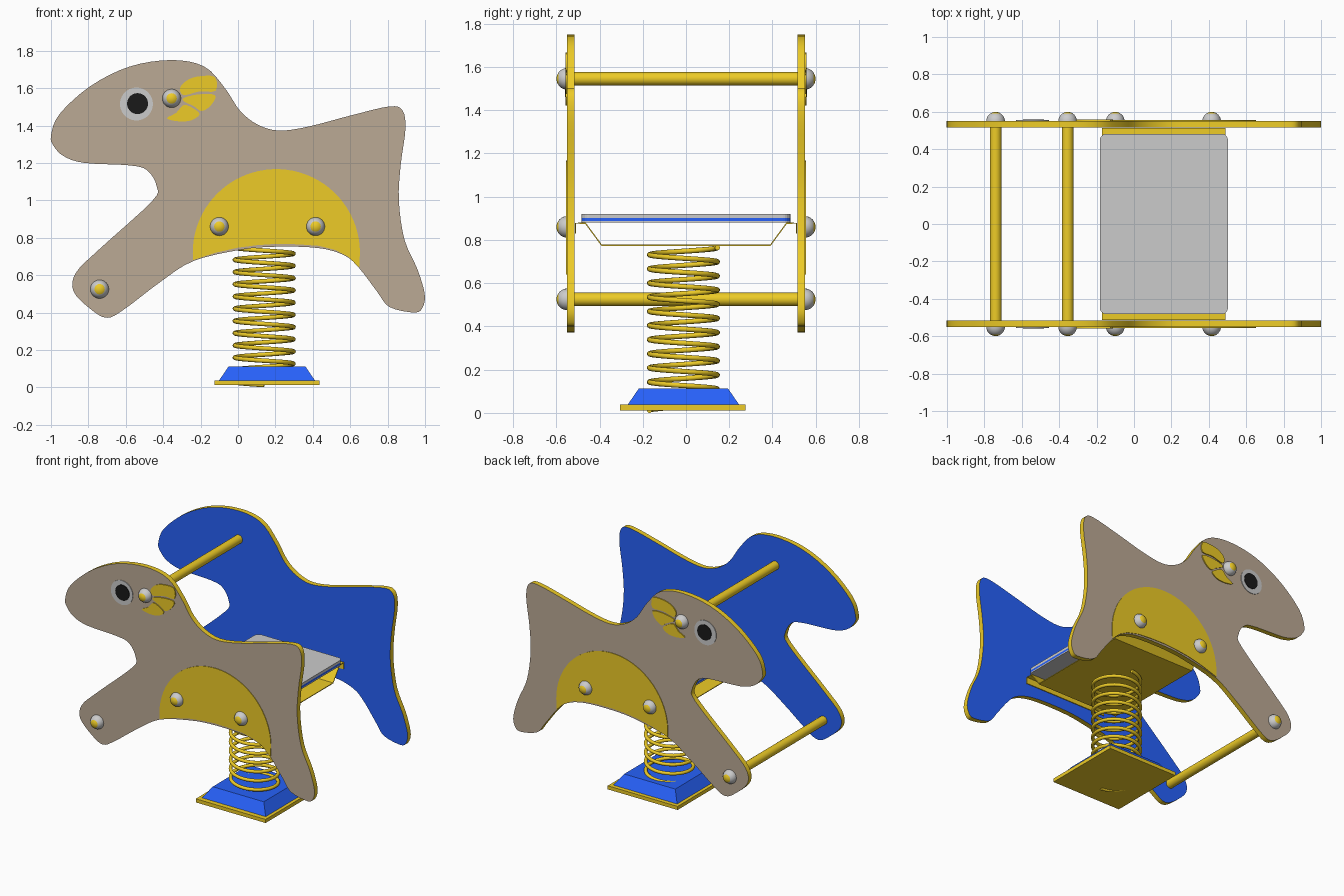
import bpy, bmesh, math
from mathutils import Matrix, Vector

if "Cube" in bpy.data.objects:
    bpy.data.objects.remove(bpy.data.objects["Cube"])


def material(name, rgb):
    m = bpy.data.materials.new(name)
    m.diffuse_color = (*rgb, 1)
    m.use_nodes = True
    m.node_tree.nodes["Principled BSDF"].inputs["Base Color"].default_value = m.diffuse_color
    return m


YELLOW = material("yellow", (0.85, 0.6, 0.02))
BLUE = material("blue", (0.02, 0.12, 0.95))
BROWN = material("brown", (0.5, 0.4, 0.3))
BLACK = material("black", (0.01, 0.01, 0.01))
GREY = material("grey", (0.6, 0.6, 0.6))


def add(name, bm, mats=(), smooth=False):
    bmesh.ops.recalc_face_normals(bm, faces=bm.faces)
    me = bpy.data.meshes.new(name)
    bm.to_mesh(me)
    bm.free()
    for m in mats:
        me.materials.append(m)
    ob = bpy.data.objects.new(name, me)
    bpy.context.collection.objects.link(ob)
    if smooth:
        bpy.ops.object.select_all(action='DESELECT')
        ob.select_set(True)
        bpy.context.view_layer.objects.active = ob
        bpy.ops.object.shade_smooth_by_angle(angle=math.radians(35))
    return ob


def smooth_loop(pts, n=4):
    """Closed Catmull-Rom curve through the points."""
    out, k = [], len(pts)
    for i in range(k):
        a, b, c, d = (Vector(pts[(i + j) % k]) for j in (-1, 0, 1, 2))
        for s in range(n):
            t = s / n
            out.append(0.5 * (2 * b + (c - a) * t + (2 * a - 5 * b + 4 * c - d) * t ** 2
                              + (3 * b - a - 3 * c + d) * t ** 3))
    return out


def arc(cx, cz, r, a0, a1, n):
    return [(cx + r * math.cos(math.radians(a0 + (a1 - a0) * i / n)),
             cz + r * math.sin(math.radians(a0 + (a1 - a0) * i / n))) for i in range(n + 1)]


def plate(name, pts, side, y_in, y_out, outer, edge=None, inner=None):
    """Flat shape in xz, extruded along y on one side of the toy."""
    bm = bmesh.new()
    a = [bm.verts.new((p[0], side * y_in, p[1])) for p in pts]
    b = [bm.verts.new((p[0], side * y_out, p[1])) for p in pts]
    bm.faces.new(a).material_index = 2
    bm.faces.new(b).material_index = 0
    for i in range(len(pts)):
        j = (i + 1) % len(pts)
        bm.faces.new((a[i], a[j], b[j], b[i])).material_index = 1
    return add(name, bm, (outer, edge or outer, inner or outer), True)


def box(name, c, size, mat=None, top=1.0, corner=0):
    """Block, optionally tapered at the top or with rounded upright corners."""
    bm = bmesh.new()
    bmesh.ops.create_cube(bm, size=1)
    for v in bm.verts:
        k = top if v.co.z > 0 else 1
        v.co = Vector((v.co.x * size[0] * k, v.co.y * size[1] * k, v.co.z * size[2])) + Vector(c)
    if corner:
        up = [e for e in bm.edges if abs(e.verts[0].co.z - e.verts[1].co.z) > size[2] / 2]
        bmesh.ops.bevel(bm, geom=up, offset=corner, segments=5, profile=0.5, affect='EDGES')
    return add(name, bm, (mat,) if mat else ())


body = smooth_loop([
    (-1.0, 1.345), (-.955, 1.46), (-.79, 1.61), (-.58, 1.715), (-.355, 1.75), (-.18, 1.715),
    (-.07, 1.6), (.01, 1.48), (.105, 1.405), (.22, 1.373), (.38, 1.395), (.6, 1.453),
    (.81, 1.502), (.88, 1.48), (.895, 1.38), (.87, 1.19), (.86, 1.0), (.89, .79), (.96, .63),
    (.998, .5), (.988, .43), (.945, .40), (.81, .43), (.745, .51), (.65, .635), (.57, .705),
    (.43, .745), (.2, .752), (.01, .735), (-.24, .675), (-.42, .56), (-.605, .42), (-.7, .372),
    (-.79, .42), (-.88, .515), (-.865, .615), (-.74, .74), (-.46, .995), (-.435, 1.075),
    (-.485, 1.16), (-.58, 1.187), (-.82, 1.2), (-.93, 1.235), (-.985, 1.29)])

patch = arc(.205, .72, .447, 0, 185, 40) + [
    (-.12, .72), (.0, .747), (.1, .76), (.2, .767), (.32, .765), (.43, .757), (.52, .735),
    (.59, .698), (.648, .64)]

# three ear petals fanned behind the head bolt
petals = [
    [(-.31, 1.60), (-.275, 1.64), (-.215, 1.662), (-.125, 1.66), (-.12, 1.585), (-.205, 1.583), (-.29, 1.562)],
    [(-.285, 1.55), (-.205, 1.567), (-.122, 1.562), (-.145, 1.508), (-.195, 1.477), (-.235, 1.503), (-.29, 1.53)],
    [(-.29, 1.51), (-.24, 1.492), (-.205, 1.46), (-.25, 1.428), (-.315, 1.422), (-.38, 1.438), (-.33, 1.468)]]

bolts = [(-.355, 1.545), (-.10, .86), (.415, .86), (-.74, .525)]

for side, tag in ((-1, "front"), (1, "back")):
    # side panel with trim, eye and ear
    plate(f"{tag}_side_panel", body, side, .515, .551, BROWN, YELLOW, BLUE)
    plate(f"{tag}_saddle_patch", patch, side, .551, .555, YELLOW)
    plate(f"{tag}_eye_ring", arc(-.543, 1.515, .088, 0, 351, 39), side, .551, .555, GREY)
    plate(f"{tag}_pupil", arc(-.537, 1.517, .056, 0, 350, 35), side, .555, .559, BLACK)
    for i, p in enumerate(petals):
        plate(f"{tag}_ear_petal_{i + 1}", smooth_loop(p, 3), side, .551, .558, YELLOW)
    # domed bolt caps
    for i, (x, z) in enumerate(bolts):
        bm = bmesh.new()
        bmesh.ops.create_uvsphere(bm, u_segments=24, v_segments=16, radius=.05)
        bmesh.ops.delete(bm, geom=[v for v in bm.verts if v.co.z < -.001], context='VERTS')
        for f in bm.faces:
            f.material_index = int(f.calc_center_median().z > .039)
        rot = Matrix.Rotation(-side * math.pi / 2, 4, 'X')
        bmesh.ops.transform(bm, matrix=Matrix.Translation((x, side * .549, z)) @ rot, verts=bm.verts)
        add(f"{tag}_bolt_{i + 1}", bm, (GREY, YELLOW), True)

# hand and foot bars
for name, (x, z) in (("hand_bar", bolts[0]), ("foot_bar", bolts[3])):
    bm = bmesh.new()
    bmesh.ops.create_cone(bm, cap_ends=True, segments=24, radius1=.031, radius2=.031, depth=1.03,
                          matrix=Matrix.Translation((x, 0, z)) @ Matrix.Rotation(math.pi / 2, 4, 'X'))
    add(name, bm, (YELLOW,), True)

# layered seat
for name, z, h, mat in (("seat_top", .911, .018, None), ("seat_core", .895, .014, BLUE),
                        ("seat_bottom", .884, .008, None)):
    box(name, (.16, 0, z), (.685, .965, h), mat, corner=.035)

# folded sheet bracket carrying the seat
half = [(.39, .775), (.465, .877), (.511, .877), (.511, .83)]
profile = [(-y, z) for y, z in reversed(half)] + half
bm = bmesh.new()
rows = [[bm.verts.new((x, y, z)) for y, z in profile] for x in (-.17, .49)]
for i in range(len(profile) - 1):
    bm.faces.new((rows[0][i], rows[1][i], rows[1][i + 1], rows[0][i + 1]))
bracket = add("seat_bracket", bm, (YELLOW,))
mod = bracket.modifiers.new("sheet", 'SOLIDIFY')
mod.thickness, mod.offset = .006, 0

# coil spring
curve = bpy.data.curves.new("spring", 'CURVE')
curve.dimensions = '3D'
curve.bevel_depth, curve.bevel_resolution, curve.use_fill_caps = .012, 3, True
n, turns = 460, 11.5
spline = curve.splines.new('POLY')
spline.points.add(n)
for i, p in enumerate(spline.points):
    a = -math.pi / 2 - 2 * math.pi * turns * i / n
    p.co = (.14 + .157 * math.cos(a), -.012 + .157 * math.sin(a), .012 + .752 * i / n, 1)
curve.materials.append(YELLOW)
bpy.context.collection.objects.link(bpy.data.objects.new("spring", curve))

# base plate and tapered foot
box("base_plate", (.155, -.015, .025), (.56, .58, .026), YELLOW)
box("base_block", (.155, -.012, .075), (.512, .516, .075), BLUE, top=.8)
